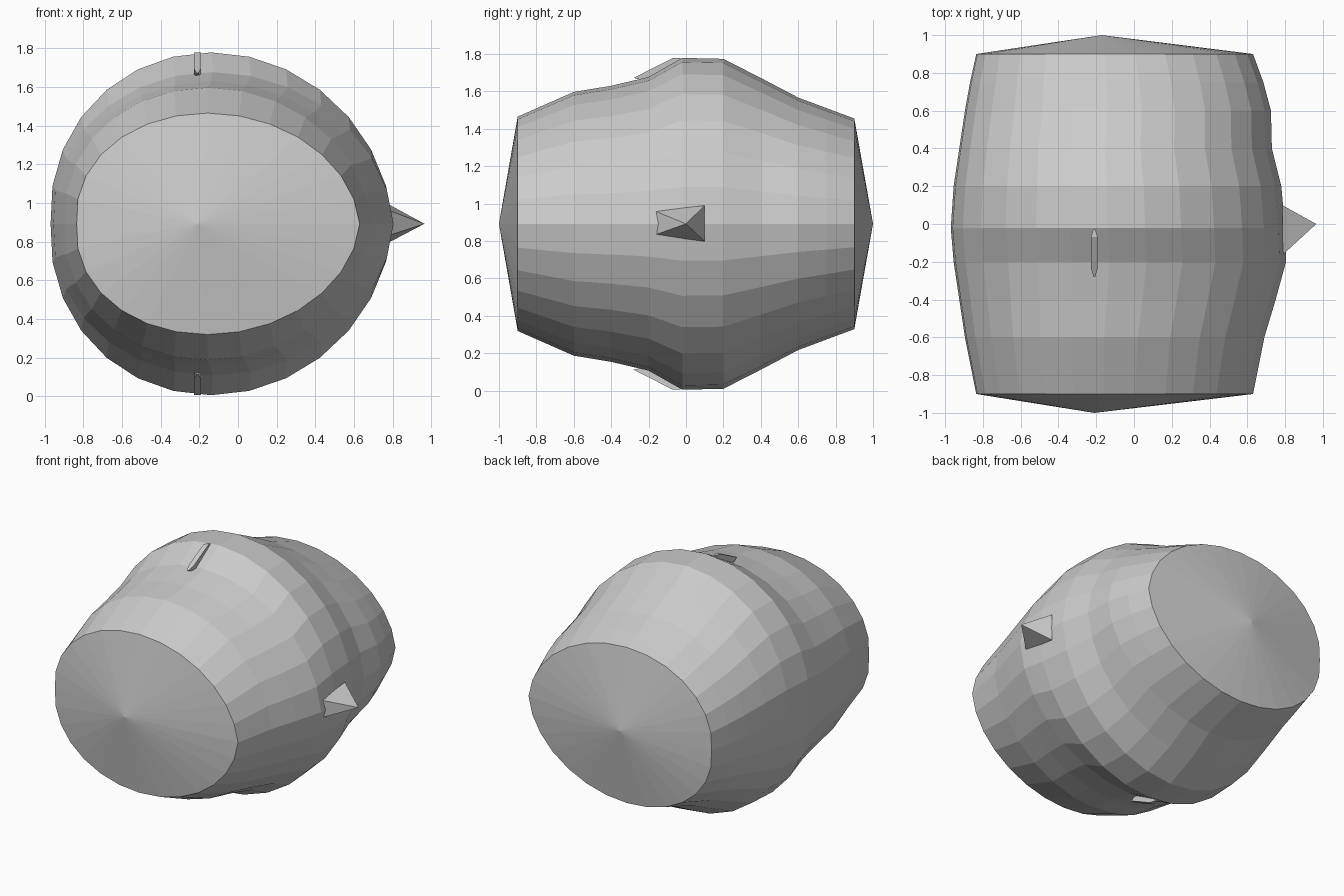
import bpy, bmesh, math

if "Cube" in bpy.data.objects:
    bpy.data.objects.remove(bpy.data.objects["Cube"])

SIDES = 28
CZ = 0.892


def finish(name, bm):
    bmesh.ops.recalc_face_normals(bm, faces=bm.faces)
    mesh = bpy.data.meshes.new(name)
    bm.to_mesh(mesh)
    bm.free()
    obj = bpy.data.objects.new(name, mesh)
    bpy.context.collection.objects.link(obj)
    return obj


# Barrel body stations: y, left x, right x, half height
stations = [
    (-0.90, -0.835, 0.63, 0.573), (-0.60, -0.895, 0.69, 0.705),
    (-0.40, -0.925, 0.75, 0.738), (-0.20, -0.955, 0.805, 0.785),
    (-0.02, -0.97, 0.80, 0.887), (0.20, -0.955, 0.78, 0.882),
    (0.40, -0.925, 0.73, 0.780), (0.60, -0.895, 0.725, 0.675),
    (0.75, -0.868, 0.685, 0.619), (0.90, -0.835, 0.63, 0.563),
]
bm = bmesh.new()
rings = []
for y, left, right, rz in stations:
    ring = []
    for i in range(SIDES):
        a = 2 * math.pi * i / SIDES
        x = (left + right) / 2 + (right - left) / 2 * math.sin(a) - 0.055 * abs(math.cos(a))
        ring.append(bm.verts.new((x, y, CZ + rz * math.cos(a))))
    rings.append(ring)
for r0, r1 in zip(rings, rings[1:]):
    for i in range(SIDES):
        j = (i + 1) % SIDES
        bm.faces.new((r0[i], r0[j], r1[j], r1[i]))
# Shallow pointed end caps
for ring, tip in ((rings[0], (-0.21, -1, CZ)), (rings[-1], (-0.17, 1, CZ))):
    apex = bm.verts.new(tip)
    for i in range(SIDES):
        bm.faces.new((ring[i], ring[(i + 1) % SIDES], apex))
finish("body", bm)

# Pyramid spike on the right side
bm = bmesh.new()
base = [bm.verts.new((0.785, y, z)) for y, z in
        ((0.10, 0.99), (0.10, 0.798), (-0.165, 0.833), (-0.165, 0.96))]
tip = bm.verts.new((0.965, 0, CZ))
bm.faces.new(base)
for i in range(4):
    bm.faces.new((base[i], base[(i + 1) % 4], tip))
finish("side_spike", bm)


# Thin fins on the top and underside, tapering to a point at the front
def fin(name, sign):
    bm = bmesh.new()
    outline = [(-0.28, 0.78, 0.004), (-0.235, 0.803, 0.018), (-0.07, 0.887, 0.018),
               (-0.03, 0.887, 0.006), (-0.03, 0.82, 0.006), (-0.20, 0.76, 0.018)]
    sides = [[bm.verts.new((-0.21 + s * w, y, CZ + sign * h)) for y, h, w in outline]
             for s in (-1, 1)]
    for side in sides:
        bm.faces.new(side)
    for i in range(len(outline)):
        j = (i + 1) % len(outline)
        bm.faces.new((sides[0][i], sides[0][j], sides[1][j], sides[1][i]))
    finish(name, bm)


fin("top_fin", 1)
fin("bottom_fin", -1)
